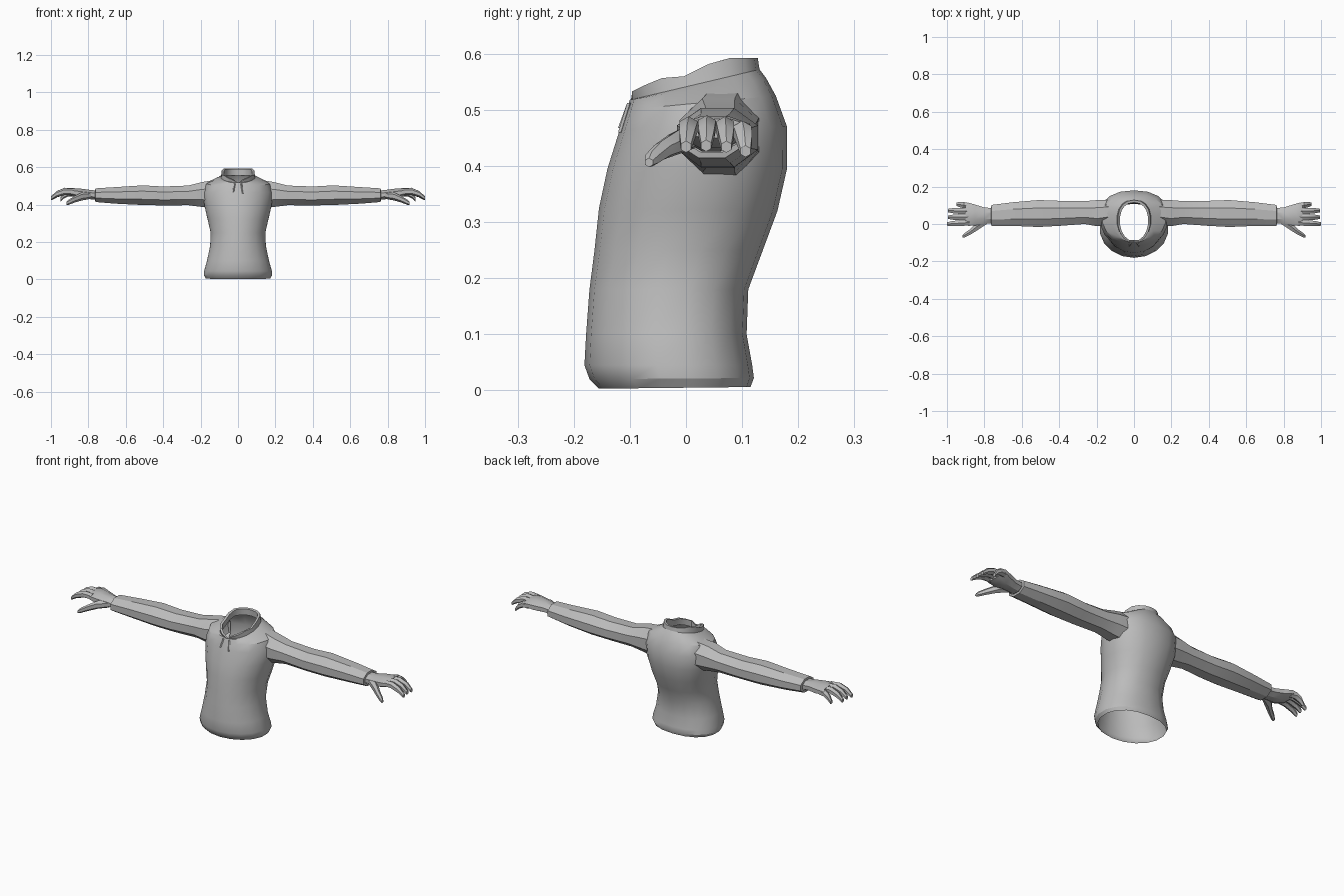
import bpy, bmesh, math

if "Cube" in bpy.data.objects:
    bpy.data.objects.remove(bpy.data.objects["Cube"])

grey = bpy.data.materials.new("cloth_grey")
grey.diffuse_color = (0.5, 0.5, 0.5, 1)
grey.use_nodes = True
grey.node_tree.nodes["Principled BSDF"].inputs["Base Color"].default_value = grey.diffuse_color


def loft(name, rings, cap_start=False, cap_end=False, mirror=False, angle=28):
    """Skin a list of equal-length point rings into one object."""
    bm = bmesh.new()
    vr = [[bm.verts.new(p) for p in r] for r in rings]
    n = len(vr[0])
    for a, b in zip(vr, vr[1:]):
        for i in range(n):
            j = (i + 1) % n
            bm.faces.new((a[i], a[j], b[j], b[i]))
    if cap_start:
        bm.faces.new(list(reversed(vr[0])))
    if cap_end:
        bm.faces.new(vr[-1])
    me = bpy.data.meshes.new(name)
    bm.to_mesh(me)
    bm.free()
    me.materials.append(grey)
    ob = bpy.data.objects.new(name, me)
    bpy.context.collection.objects.link(ob)
    if mirror:
        ob.modifiers.new("mirror", "MIRROR").use_clip = False
    bpy.ops.object.select_all(action="DESELECT")
    ob.select_set(True)
    bpy.context.view_layer.objects.active = ob
    bpy.ops.object.shade_smooth_by_angle(angle=math.radians(angle))
    return ob


def x_ring(x, y0, y1, z0, z1, n=8):
    """Ring across the x axis filling a y/z box."""
    k = 1 / math.cos(math.pi / n)
    out = []
    for i in range(n):
        a = 2 * math.pi * (i + 0.5) / n
        out.append((x, (y0 + y1) / 2 + k * (y1 - y0) / 2 * math.cos(a),
                    (z0 + z1) / 2 + k * (z1 - z0) / 2 * math.sin(a)))
    return out


def tube(name, path, n=6, mirror=True):
    """Finger-like tube along x; path points are (x, y, z, ry, rz)."""
    loft(name, [x_ring(x, y - a, y + a, z - b, z + b, n) for x, y, z, a, b in path],
         True, True, mirror)


def body_ring(front, back, hw, zf, zb, n=18):
    """Horizontal body section with separate front and back depth and height."""
    cy = front + 0.52 * (back - front)
    out = []
    for i in range(n):
        a = 2 * math.pi * i / n - math.pi / 2
        c, s = math.cos(a), math.sin(a)
        p = 0.88 if s > 0 else 1.0
        x = hw * math.copysign(abs(c) ** p, c)
        y = cy + (back - cy if s > 0 else cy - front) * math.copysign(abs(s) ** p, s)
        t = (y - front) / (back - front)
        out.append((x, y, zf + (zb - zf) * t))
    return out


def rim_height(y):
    """Collar edge: low in front, stepping up to the nape."""
    pts = [(-0.105, 0.528), (-0.05, 0.556), (0.0, 0.56), (0.06, 0.592), (0.14, 0.592)]
    for (a, za), (b, zb) in zip(pts, pts[1:]):
        if y <= b:
            return za + (zb - za) * (y - a) / (b - a)
    return pts[-1][1]


# Torso, shoulders and collar as one open shell
rings = [body_ring(*r) for r in [
    (-0.155, 0.115, 0.174, 0.003, 0.006),
    (-0.172, 0.121, 0.184, 0.020, 0.022),
    (-0.181, 0.118, 0.184, 0.045, 0.045),
    (-0.178, 0.108, 0.168, 0.10, 0.10),
    (-0.172, 0.111, 0.151, 0.18, 0.18),
    (-0.163, 0.137, 0.148, 0.25, 0.25),
    (-0.155, 0.163, 0.165, 0.325, 0.32),
    (-0.140, 0.180, 0.182, 0.395, 0.395),
    (-0.118, 0.180, 0.190, 0.465, 0.470),
    (-0.106, 0.160, 0.172, 0.500, 0.525),
    (-0.100, 0.143, 0.120, 0.518, 0.556),
    (-0.098, 0.131, 0.092, 0.518, 0.572)]]
for front, back, hw, drop in [(-0.103, 0.128, 0.088, 0), (-0.092, 0.115, 0.076, 0.002),
                              (-0.092, 0.116, 0.077, 0.035)]:
    ring = [(x, y, rim_height(y) - drop) for x, y, z in body_ring(front, back, hw, 0, 0)]
    x, y, z = ring[0]
    ring[0] = (x, y + 0.006, z - 0.018)      # notch at the throat
    rings.append(ring)
loft("torso", rings)

# Sleeves with a stepped cuff
loft("sleeves", [x_ring(*r) for r in [
    (0.135, 0.000, 0.130, 0.380, 0.530),
    (0.195, -0.012, 0.128, 0.388, 0.520),
    (0.265, 0.000, 0.122, 0.397, 0.502),
    (0.40, -0.010, 0.124, 0.396, 0.497),
    (0.51, -0.016, 0.128, 0.398, 0.503),
    (0.65, -0.010, 0.116, 0.405, 0.494),
    (0.762, -0.010, 0.102, 0.414, 0.487),
    (0.764, 0.002, 0.090, 0.424, 0.477)]], mirror=True)

# Hands
loft("palms", [x_ring(*r) for r in [
    (0.763, 0.004, 0.086, 0.426, 0.476),
    (0.80, 0.000, 0.088, 0.430, 0.480),
    (0.85, -0.008, 0.104, 0.432, 0.487),
    (0.885, -0.010, 0.114, 0.444, 0.488),
    (0.90, -0.006, 0.112, 0.450, 0.484)]], cap_end=True, mirror=True)

# Fingers: name, y at knuckle, y at tip, tip x, height offset
for name, ya, yb, tip, dz in [("index", 0.008, 0.000, 1.0, 0.0), ("middle", 0.038, 0.036, 0.995, 0.002),
                              ("ring", 0.068, 0.072, 0.995, 0.0), ("little", 0.097, 0.106, 0.95, -0.008)]:
    length = tip - 0.88
    path = []
    for t, z, r in [(0, 0.468, 0.015), (0.4, 0.470, 0.016), (0.75, 0.456, 0.014), (1, 0.434, 0.009)]:
        path.append((0.88 + length * t, ya + (yb - ya) * t, z + dz, r, r))
    tube(name + "_fingers", path)
tube("thumbs", [(0.785, 0.016, 0.450, 0.014, 0.016), (0.835, -0.010, 0.444, 0.022, 0.019),
                (0.875, -0.042, 0.428, 0.015, 0.015), (0.905, -0.060, 0.413, 0.012, 0.012),
                (0.917, -0.066, 0.406, 0.007, 0.007)])

# Drawstrings hanging at the throat
for side, low in ((-1, 0.468), (1, 0.460)):
    cord = []
    for t in (0, 0.5, 1):
        z = 0.512 + (low - 0.512) * t
        x, y = side * (0.018 + 0.008 * t), -0.100 - 0.016 * t
        cord.append([(x + 0.005 * math.cos(a), y + 0.005 * math.sin(a), z)
                     for a in (i * math.pi / 2 for i in range(4))])
    loft("drawstring_" + ("left" if side < 0 else "right"), cord[::-1], True, True)
